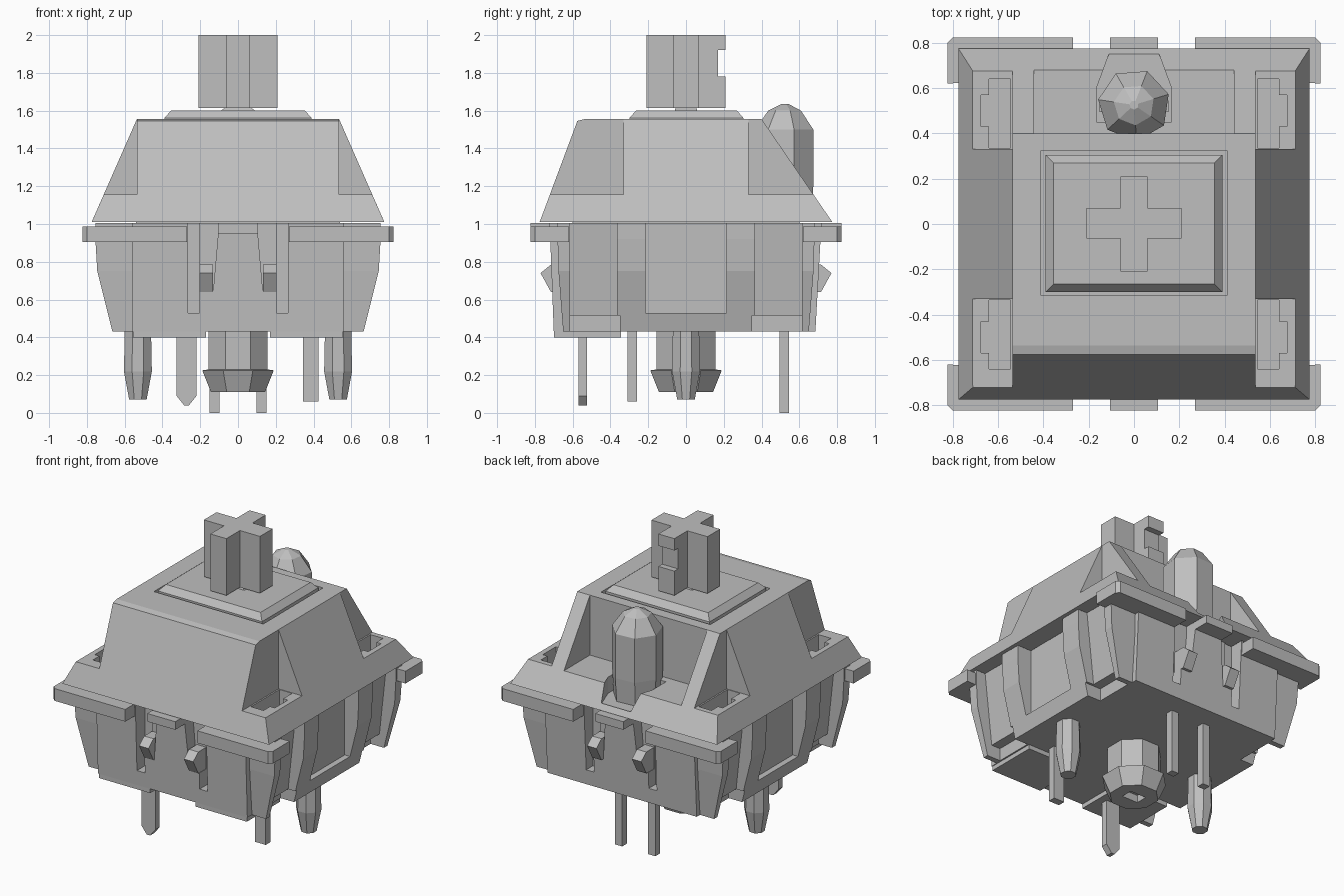
import bpy, bmesh, math

cube = bpy.data.objects.get("Cube")
if cube:
    bpy.data.objects.remove(cube)

grey = bpy.data.materials.new("light grey plastic")
grey.diffuse_color = (0.52, 0.52, 0.52, 1)
grey.use_nodes = True
grey.node_tree.nodes["Principled BSDF"].inputs["Base Color"].default_value = (0.52, 0.52, 0.52, 1)


def finish(name, bm):
    bmesh.ops.recalc_face_normals(bm, faces=bm.faces)
    mesh = bpy.data.meshes.new(name)
    bm.to_mesh(mesh)
    bm.free()
    mesh.materials.append(grey)
    ob = bpy.data.objects.new(name, mesh)
    bpy.context.scene.collection.objects.link(ob)
    return ob


def hull(name, points):
    bm = bmesh.new()
    for p in points:
        bm.verts.new(p)
    bmesh.ops.convex_hull(bm, input=bm.verts[:])
    bmesh.ops.dissolve_limit(bm, angle_limit=0.01, verts=bm.verts[:], edges=bm.edges[:])
    return finish(name, bm)


def taper(name, low, z0, high, z1):
    """Block between two rectangles given as (x0, x1, y0, y1)."""
    return hull(name, [(x, y, z) for r, z in ((low, z0), (high, z1))
                       for x in r[:2] for y in r[2:]])


def box(name, x0, x1, y0, y1, z0, z1):
    return taper(name, (x0, x1, y0, y1), z0, (x0, x1, y0, y1), z1)


def mbox(name, sx, sy, x0, x1, y0, y1, z0, z1):
    return box(name, sx * x0, sx * x1, sy * y0, sy * y1, z0, z1)


def lathe(name, rings, sides, centre, turn=0.0):
    """Faceted turned shape; rings are (radius, z)."""
    bm = bmesh.new()
    loops = [[bm.verts.new((centre[0] + r * math.cos(turn + math.tau * i / sides),
                            centre[1] + r * math.sin(turn + math.tau * i / sides), z))
              for i in range(sides)] for r, z in rings]
    for a, b in zip(loops, loops[1:]):
        for i in range(sides):
            j = (i + 1) % sides
            bm.faces.new((a[i], a[j], b[j], b[i]))
    bm.faces.new(loops[0])
    bm.faces.new(loops[-1])
    return finish(name, bm)


def boolean(ob, others, operation="DIFFERENCE"):
    for other in others:
        mod = ob.modifiers.new("shape", "BOOLEAN")
        mod.operation = operation
        mod.solver = "EXACT"
        mod.object = other
        other.hide_render = True
    bpy.context.view_layer.update()
    deps = bpy.context.evaluated_depsgraph_get()
    mesh = bpy.data.meshes.new_from_object(ob.evaluated_get(deps))
    ob.modifiers.clear()
    ob.data = mesh
    for other in others:
        bpy.data.objects.remove(other)


CORNERS = [(sx, sy) for sx in (-1, 1) for sy in (-1, 1)]

# Upper housing: sloped cover with a softened front edge
top = hull("upper_housing", [p for s in (-1, 1) for p in (
    (s * .775, -.775, 1.01), (s * .775, .775, 1.01), (s * .539, -.575, 1.546),
    (s * .535, -.535, 1.556), (s * .535, .4, 1.556))])
cuts = [box("lamp_recess", -.44, .44, .4, .9, 1.15, 1.7),
        hull("lamp_pocket", [(x, y, z) for z in (1.04, 1.3) for x, y in
                             ((-.165, .45), (.165, .45), (.165, .6), (-.165, .6),
                              (.11, .75), (-.11, .75))]),
        box("stem_opening", -.41, .41, -.315, .325, 1.5, 1.7)]
for sx, sy in CORNERS:
    cuts.append(mbox("corner_cut", sx, sy, .535, 1, .33, 1, 1.155, 1.7))
    cuts.append(mbox("corner_pocket", sx, sy, .545, .64, .335, .64, .9, 1.3))
    cuts.append(mbox("corner_notch", sx, sy, .6, .675, .43, .57, .9, 1.3))
boolean(top, cuts)

# Stem: bevelled slab, neck and cross with a notch at the back
taper("stem_slab", (-.39, .39, -.3, .305), 1.45, (-.39, .39, -.3, .305), 1.56)
taper("stem_slab_bevel", (-.39, .39, -.3, .305), 1.56, (-.355, .355, -.265, .27), 1.6)
taper("stem_neck", (-.09, .09, -.06, .06), 1.6, (-.05, .05, -.05, .05), 1.63)
stem = box("stem_cross", -.21, .21, -.065, .07, 1.615, 2)
boolean(stem, [box("cross_arm", -.06, .06, -.21, .21, 1.615, 2)], "UNION")
boolean(stem, [box("stem_notch", -.1, .1, .17, .3, 1.78, 1.92)])

# Indicator lamp with two legs
lathe("lamp", [(.15, 1.04), (.16, 1.2), (.16, 1.5), (.09, 1.6), (.02, 1.635)], 7, (0, .525), .3)
for s in (-1, 1):
    mbox("lamp_leg", s, 1, .097, .152, .495, .545, 0, 1.1)

# Lower housing: wide curved body joined to a deeper middle block
body = hull("lower_housing", [(s * x, t * y, z) for s, t in CORNERS for x, y, z in (
    (.665, .65, .43), (.745, .675, .75), (.755, .68, .92), (.755, .68, 1.005))])
boolean(body, [taper("middle_block", (-.56, .56, -.7, .685), .43,
                     (-.56, .56, -.722, .717), 1.005)], "UNION")
cuts = [mbox("side_panel", s, 1, .65, 1, -.215, .215, .53, 1.1) for s in (-1, 1)]
for sx, sy in CORNERS:
    # Sloped window panels stop short of the floor, open underneath
    cuts.append(hull("side_window", [(sx * x, sy * y, z) for y in (.365, .613)
                                     for x, z in ((.63, .5), (.69, .8), (.695, 1.1), (1, .5), (1, 1.1))]))
    cuts.append(mbox("window_undercut", sx, sy, .565, 1, .35, .613, .3, .515))
    cuts.append(mbox("clip_slot", sx, sy, .205, .265, .62, 1, .53, 1.1))
    cuts.append(hull("clip_gap", [(sx * x, sy * y, z) for y in (.63, 1)
                                  for x, z in ((.105, 1.1), (.105, .95), (.132, .64), (.21, .64), (.21, 1.1))]))
boolean(body, cuts)

# Front lips under the body
for s in (-1, 1):
    mbox("bottom_lip", s, 1, .17, .555, -.698, -.345, .4, .45)

# Core joining both housings, raised rim corners and centre tabs
box("housing_core", -.54, .54, -.6, .6, .9, 1.03)
for sx, sy in CORNERS:
    hull("rim_corner", [(sx * x, sy * y, z) for z in (.905, .988) for x, y in (
        (.27, .64), (.822, .62), (.822, .8), (.8, .822), (.27, .822))])
    # Clip teeth beside each centre tongue
    hull("clip_tooth", [(sx * x, sy * y, z) for x in (.133, .203) for y, z in (
        (.62, .64), (.715, .64), (.77, .74), (.715, .785), (.62, .785))])
for s in (-1, 1):
    mbox("centre_tab", 1, s, -.105, .105, .7, .822, .95, 1.005)

# Central mounting post with flared, hollow tip
post = lathe("centre_post", [(.155, .11), (.205, .225), (.17, .23), (.17, .45)], 8, (0, 0), math.pi / 8)
boolean(post, [box("post_socket", -.06, .06, -.04, .04, 0, .16)])

# Side alignment pegs
for s in (-1, 1):
    lathe("side_peg", [(.05, .07), (.08, .22), (.075, .45)], 8, (s * .53, 0), math.pi / 8)

# Metal contact pins
hull("left_contact_pin", [(x, y, z) for y in (-.57, -.525) for x, z in (
    (-.325, .45), (-.22, .45), (-.325, .09), (-.22, .09), (-.285, .04), (-.26, .04))])
box("right_contact_pin", .345, .425, -.31, -.26, .06, .45)
